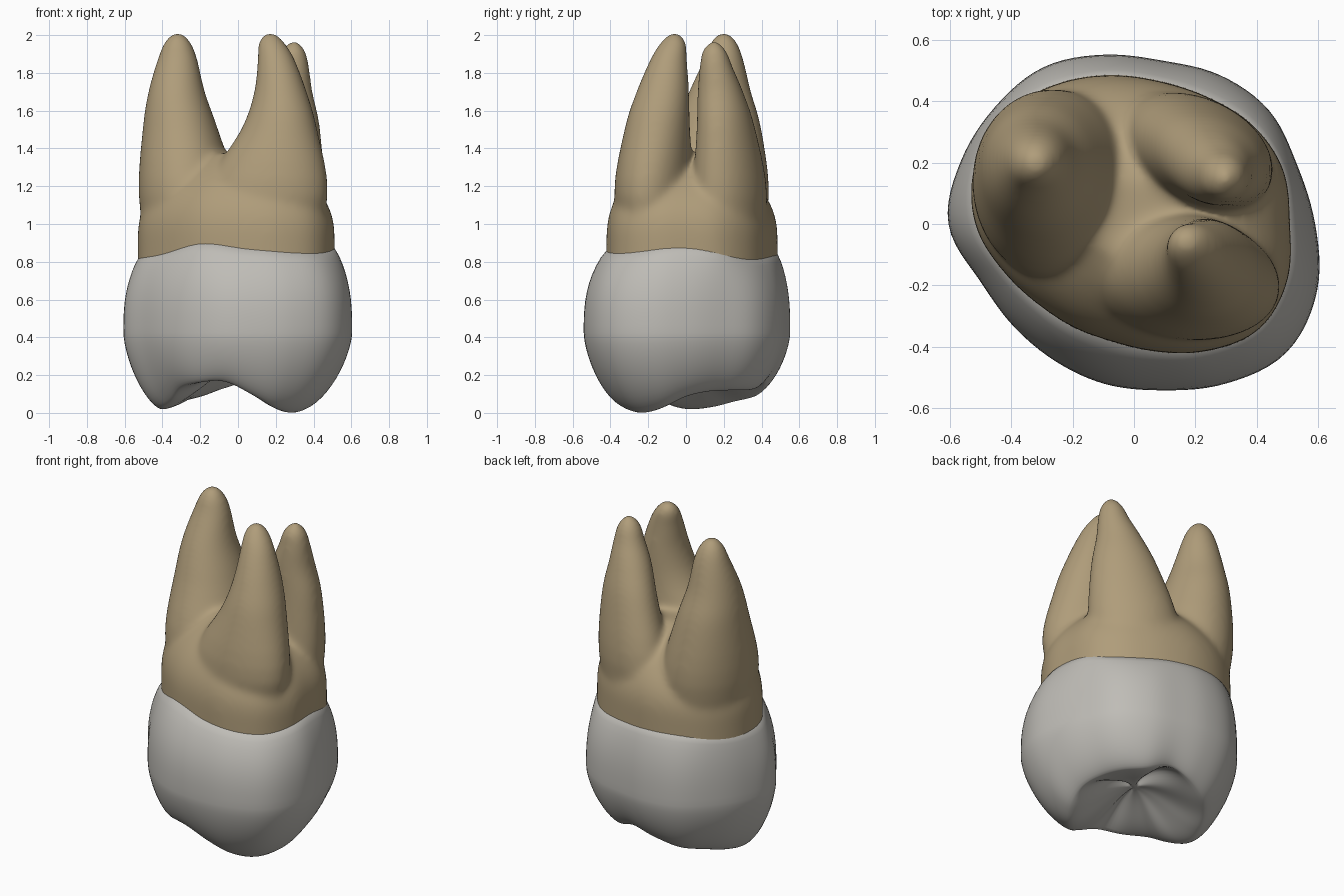
import bpy, bmesh, math

if "Cube" in bpy.data.objects:
    bpy.data.objects.remove(bpy.data.objects["Cube"])

# Polar tables at equal angles: widest crown section, neck section, neck line height
WIDE = [.59, .565, .575, .56, .54, .56, .59, .592, .6, .605, .535, .515, .515, .53, .55, .60, .65, .635]
NECK = [.505, .515, .50, .475, .47, .49, .52, .55, .55, .515, .45, .405, .388, .388, .42, .475, .53, .53]
LINE = [.88, .82, .84, .85, .82, .84, .90, .87, .85]
# Chewing edge: height and relative radius of the cusp crest
CREST = [.085, .115, .12, .125, .165, .13, .085, .06, .03, .02, .06, .13, .16, .165, .10, .03, 0, .025]
REACH = [.66, .7, .76, .7, .66, .7, .8, .72, .57]
N = 108
ANGLES = [math.tau * i / N for i in range(N)]


def spline(p0, p1, p2, p3, f):
    return p1 + .5 * f * (p2 - p0 + f * (2 * p0 - 5 * p1 + 4 * p2 - p3 + f * (3 * (p1 - p2) + p3 - p0)))


def polar(table, a):
    """Smooth periodic interpolation of a table."""
    n = len(table)
    t = (a / math.tau * n) % n
    i = int(t)
    return spline(*(table[(i + k) % n] for k in (-1, 0, 1, 2)), t - i)


def loft(bm, rings):
    """Skin a list of closed rings and cap both ends."""
    vs = [[bm.verts.new(p) for p in r] for r in rings]
    for a, b in zip(vs, vs[1:]):
        for i in range(N):
            j = (i + 1) % N
            bm.faces.new((a[i], a[j], b[j], b[i]))
    bm.faces.new(vs[0])
    bm.faces.new(vs[-1])


def finish(bm, name, colour):
    bmesh.ops.recalc_face_normals(bm, faces=bm.faces)
    me = bpy.data.meshes.new(name)
    bm.to_mesh(me)
    bm.free()
    mat = bpy.data.materials.new(name + "_colour")
    mat.diffuse_color = (*colour, 1)
    mat.use_nodes = True
    mat.node_tree.nodes["Principled BSDF"].inputs["Base Color"].default_value = mat.diffuse_color
    me.materials.append(mat)
    for p in me.polygons:
        p.use_smooth = True
    ob = bpy.data.objects.new(name, me)
    bpy.context.collection.objects.link(ob)
    return ob


# Trunk: neck outline closing in towards the fork
bm = bmesh.new()
trunk = []
for k in range(16):
    z = .68 + .695 * k / 15
    s = 1.005 - .7 * max(0, (z - .93) / .445) ** 2.4
    trunk.append([(polar(NECK, a) * math.cos(a) * s, polar(NECK, a) * math.sin(a) * s * (1.02 - .02 * z / .9), z)
                  for a in ANGLES])
loft(bm, trunk)


def root(turn, keys):
    """Tapering root through keys of z, centre x, centre y, radius x, radius y."""
    c, s = math.cos(math.radians(turn)), math.sin(math.radians(turn))
    rings = []
    for i in range(len(keys) - 1):
        near = [keys[min(max(i + k, 0), len(keys) - 1)] for k in (-1, 0, 1, 2)]
        for f in (0, .25, .5, .75):
            z, x, y, rx, ry = (spline(*v, f) for v in zip(*near))
            rings.append([(x + c * rx * math.cos(a) - s * ry * math.sin(a),
                           y + s * rx * math.cos(a) + c * ry * math.sin(a), z) for a in ANGLES])
    loft(bm, rings)


root(0, [(.8, -.23, .12, .24, .26), (1.15, -.262, .13, .264, .31), (1.5, -.305, .17, .2, .23),
         (1.7, -.325, .18, .15, .165), (1.88, -.32, .2, .104, .102), (1.97, -.32, .2, .066, .066), (2.025, -.32, .2, .01, .01)])
root(-10, [(.8, .12, -.14, .26, .16), (1.15, .145, -.17, .335, .205), (1.5, .218, -.152, .203, .173),
           (1.7, .225, -.123, .14, .14), (1.88, .2, -.09, .097, .096), (1.97, .175, -.065, .066, .064), (2.025, .17, -.06, .01, .01)])
root(-25, [(.8, .18, .2, .22, .17), (1.15, .2, .232, .265, .18), (1.5, .245, .212, .2, .145),
           (1.7, .262, .182, .136, .118), (1.83, .285, .16, .094, .088), (1.92, .293, .15, .064, .064), (1.978, .297, .148, .01, .01)])

# Fuse trunk and roots into one smooth body
roots = finish(bm, "roots", (.43, .335, .195))
m = roots.modifiers.new("fuse", 'REMESH')
m.mode = 'VOXEL'
m.voxel_size = .012
m.use_smooth_shade = True
m = roots.modifiers.new("soften", 'SMOOTH')
m.factor = .5
m.iterations = 45

# Crown: bulging sides rounding over a cusp crest into a grooved central pit
bm = bmesh.new()
GROOVES = [(5, 11, .05), (85, 13, .06), (255, 13, .04)]   # direction, width, depth


def ring(fn):
    """fn(angle) gives radius and height."""
    return [(r * math.cos(a), r * math.sin(a), z) for a in ANGLES for r, z in [fn(a)]]


def side(u):
    def fn(a):
        n, top = polar(NECK, a), polar(LINE, a)
        mix = 1 - abs(1 - u) ** 2.7 if u >= 0 else -.5
        return n + (polar(WIDE, a) - n) * (mix + .04 * (1 - u)), top - u * (top - .42)
    return fn


def rim(t):
    q, d = math.cos(t) ** (4 / 3), math.sin(t) ** (4 / 3)

    def fn(a):
        c, s = polar(CREST, a), polar(REACH, a)
        return polar(WIDE, a) * (s + (1 - s) * q), .42 + (c - .42) * d
    return fn


def pit(f):
    def fn(a):
        c, s = polar(CREST, a), polar(REACH, a)
        g = 1 - f
        z = c + (.235 - c) * g * g * (3 - 2 * g)
        for d, w, h in GROOVES:
            off = (math.degrees(a) - d + 180) % 360 - 180
            z += h * 4 * f * g * math.exp(-(off / w) ** 2)
        return polar(WIDE, a) * s * f, max(0, z)
    return fn


rings = [ring(side(-.03))] + [ring(side(k / 10)) for k in range(10)]
rings += [ring(rim(math.pi / 2 * k / 14)) for k in range(15)]
rings += [ring(pit(1 - k / 18)) for k in range(1, 18)]
loft(bm, rings)
crown = finish(bm, "crown", (.52, .505, .47))
m = crown.modifiers.new("soften", 'SMOOTH')
m.factor = .4
m.iterations = 3
